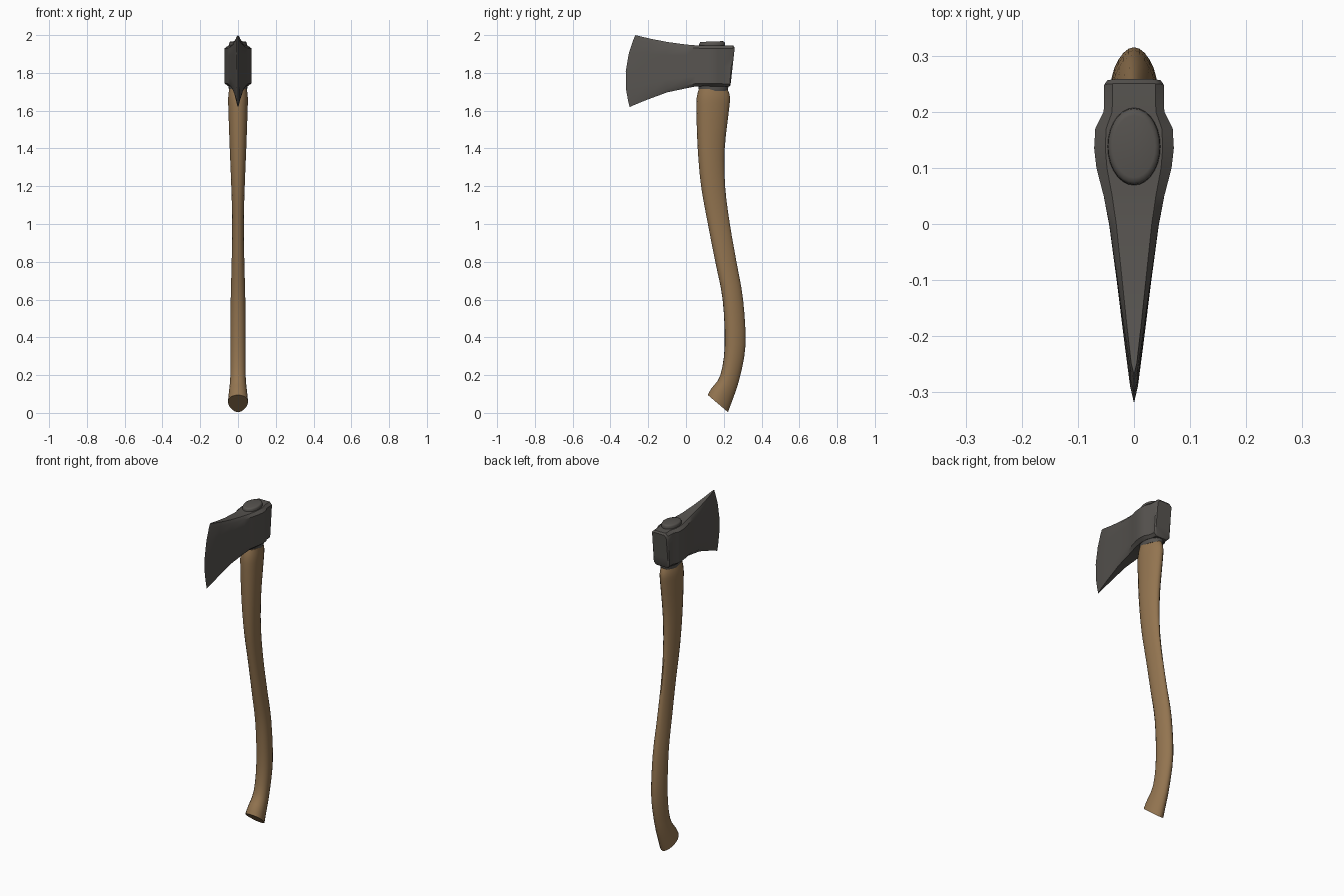
import bpy, bmesh, math

cube = bpy.data.objects.get("Cube")
if cube:
    bpy.data.objects.remove(cube)


def material(name, color):
    mat = bpy.data.materials.new(name)
    mat.use_nodes = True
    mat.diffuse_color = color
    bsdf = mat.node_tree.nodes["Principled BSDF"]
    bsdf.inputs["Base Color"].default_value = color
    return mat


steel = material("dark steel", (0.095, 0.088, 0.08, 1))
wood = material("warm wood", (0.29, 0.175, 0.08, 1))


def loft(name, rings, mat, angle=35):
    """Skin a list of equal closed rings and cap both ends."""
    bm = bmesh.new()
    loops = [[bm.verts.new(p) for p in ring] for ring in rings]
    for a, b in zip(loops, loops[1:]):
        for i in range(len(a)):
            j = (i + 1) % len(a)
            bm.faces.new((a[i], a[j], b[j], b[i]))
    bm.faces.new(loops[0])
    bm.faces.new(loops[-1])
    bmesh.ops.remove_doubles(bm, verts=bm.verts, dist=0.0002)
    bmesh.ops.recalc_face_normals(bm, faces=bm.faces)
    mesh = bpy.data.meshes.new(name)
    bm.to_mesh(mesh)
    bm.free()
    obj = bpy.data.objects.new(name, mesh)
    bpy.context.collection.objects.link(obj)
    mesh.materials.append(mat)
    bpy.ops.object.select_all(action="DESELECT")
    obj.select_set(True)
    bpy.context.view_layer.objects.active = obj
    bpy.ops.object.shade_smooth_by_angle(angle=math.radians(angle))
    return obj


def smooth_path(points, steps):
    """Catmull-Rom interpolation through rows of numbers."""
    rows = []
    ext = [points[0]] + points + [points[-1]]
    for a, b, c, d in zip(ext, ext[1:], ext[2:], ext[3:]):
        for s in range(steps):
            t = s / steps
            rows.append([
                q + 0.5 * t * (r - p + t * (2 * p - 5 * q + 4 * r - e + t * (3 * (q - r) + e - p)))
                for p, q, r, e in zip(a, b, c, d)])
    return rows + [points[-1]]


# Handle: front y, front z, back y, back z, half width
handle_rows = [
    (0.115, 0.095, 0.222, 0.004, 0.052),
    (0.135, 0.13, 0.243, 0.06, 0.048),
    (0.182, 0.2, 0.283, 0.18, 0.040),
    (0.205, 0.36, 0.315, 0.36, 0.040),
    (0.194, 0.6, 0.302, 0.6, 0.038),
    (0.155, 0.8, 0.267, 0.8, 0.033),
    (0.116, 1.0, 0.232, 1.0, 0.030),
    (0.080, 1.2, 0.207, 1.2, 0.035),
    (0.062, 1.4, 0.205, 1.4, 0.043),
    (0.055, 1.6, 0.227, 1.6, 0.050),
    (0.057, 1.67, 0.233, 1.67, 0.051),
    (0.068, 1.715, 0.220, 1.715, 0.046),
]


def handle_ring(row, sides=20):
    yf, zf, yb, zb, w = row
    ring = []
    for i in range(sides):
        a = math.tau * i / sides
        t = 0.5 - 0.5 * math.cos(a)      # 0 at the belly, 1 at the spine
        x = w * math.sin(a) * (1 + 0.22 * math.cos(a))
        ring.append((x, yf + (yb - yf) * t, zf + (zb - zf) * t))
    return ring


loft("handle", [handle_ring(r) for r in smooth_path(handle_rows, 3)], wood, 40)

# Axe head: top y, bottom y, bow of the section, top z, bottom z, half width
head_rows = [
    (0.258, 0.236, 0.0, 1.934, 1.737, 0.047),
    (0.250, 0.230, 0.0, 1.944, 1.727, 0.053),
    (0.200, 0.200, 0.0, 1.945, 1.727, 0.054),
    (0.170, 0.170, 0.0, 1.945, 1.728, 0.069),
    (0.135, 0.135, 0.0, 1.945, 1.729, 0.071),
    (0.100, 0.100, 0.0, 1.945, 1.730, 0.067),
    (0.050, 0.050, 0.0, 1.946, 1.728, 0.054),
    (0.000, 0.000, 0.003, 1.950, 1.718, 0.044),
    (-0.095, -0.100, 0.010, 1.963, 1.697, 0.030),
    (-0.185, -0.200, 0.020, 1.980, 1.660, 0.017),
    (-0.248, -0.272, 0.029, 1.995, 1.631, 0.007),
    (-0.268, -0.298, 0.036, 2.0, 1.618, 0.0),
]


def head_ring(row):
    yt, yb, bow, top, bottom, w = row
    bevel = 0.07
    levels = [(0, 0.72), (bevel, 1), (0.25, 1), (0.5, 1), (0.75, 1), (1 - bevel, 1), (1, 0.72)]
    side = []
    for t, f in levels:
        y = yt + (yb - yt) * t - bow * 4 * t * (1 - t)
        side.append((w * f, y, top + (bottom - top) * t))
    return side + [(-x, y, z) for x, y, z in reversed(side)]


loft("axe_head", [head_ring(r) for r in head_rows], steel, 35)


def ellipse(y, z, rx, ry, tilt=0.0, sides=28):
    return [(rx * math.cos(math.tau * i / sides), y + ry * math.sin(math.tau * i / sides),
             z + tilt * math.sin(math.tau * i / sides)) for i in range(sides)]


# Rounded plug on top of the eye, and the collar beneath it
loft("eye_plug", [ellipse(0.138, z, 0.047 * s, 0.069 * s, 0.002) for z, s in
                  ((1.93, 0.97), (1.947, 1.0), (1.958, 0.98), (1.964, 0.92), (1.966, 0.8))], steel, 60)
loft("eye_collar", [ellipse(0.145, z, 0.049 * s, 0.078 * s) for z, s in
                    ((1.705, 0.94), (1.717, 1.0), (1.74, 1.04))], steel, 40)
